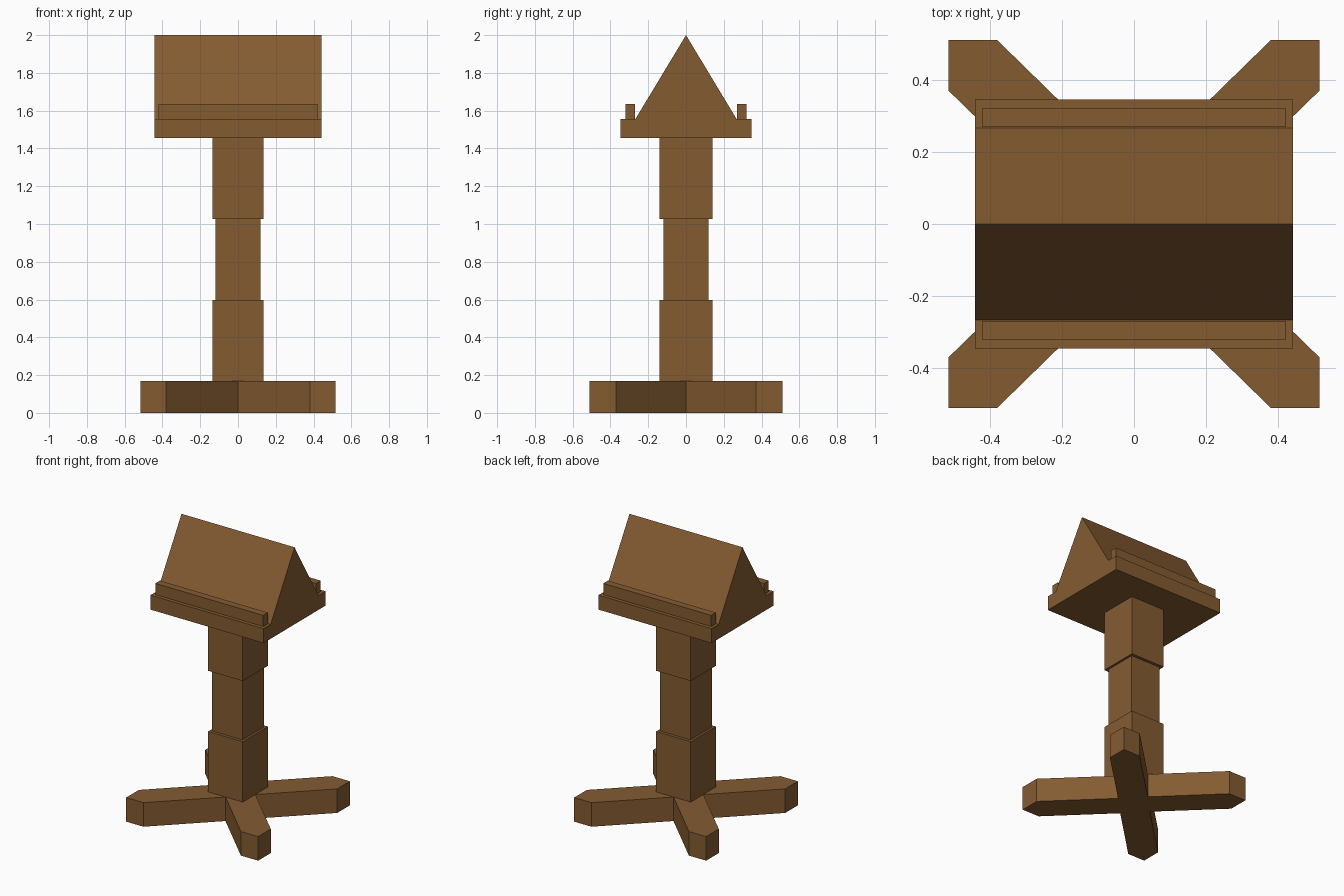
import bpy, bmesh
from mathutils import Vector

if "Cube" in bpy.data.objects:
    bpy.data.objects.remove(bpy.data.objects["Cube"])

wood = bpy.data.materials.new("brown_wood")
wood.diffuse_color = (0.23, 0.105, 0.031, 1)
wood.use_nodes = True
wood.node_tree.nodes["Principled BSDF"].inputs["Base Color"].default_value = wood.diffuse_color


def prism(name, outline, direction):
    """Extrude a closed outline of 3D points along a direction."""
    bm = bmesh.new()
    face = bm.faces.new([bm.verts.new(p) for p in outline])
    ext = bmesh.ops.extrude_face_region(bm, geom=[face], use_keep_orig=True)
    verts = [g for g in ext["geom"] if isinstance(g, bmesh.types.BMVert)]
    bmesh.ops.translate(bm, verts=verts, vec=Vector(direction))
    bmesh.ops.recalc_face_normals(bm, faces=bm.faces)
    mesh = bpy.data.meshes.new(name)
    bm.to_mesh(mesh)
    bm.free()
    mesh.materials.append(wood)
    obj = bpy.data.objects.new(name, mesh)
    bpy.context.collection.objects.link(obj)
    return obj


def box(name, hx, y0, y1, z0, z1):
    return prism(name, [(-hx, y0, z0), (hx, y0, z0), (hx, y1, z0), (-hx, y1, z0)],
                 (0, 0, z1 - z0))


# Diagonal cross-shaped foot: one quadrant of the outline, mirrored around
quad = [(0.135, 0), (0.516, 0.371), (0.516, 0.512), (0.381, 0.512), (0, 0.14)]
outline = []
for sx, sy in ((1, 1), (-1, 1), (-1, -1), (1, -1)):
    pts = quad if sx * sy > 0 else quad[::-1]
    outline += [(sx * x, sy * y, 0) for x, y in pts[:-1]]
prism("cross_foot", outline, (0, 0, 0.17))

# Stepped post
box("post_lower", 0.135, -0.14, 0.14, 0.17, 0.597)
box("post_middle", 0.119, -0.119, 0.119, 0.597, 1.026)
box("post_upper", 0.135, -0.14, 0.14, 1.026, 1.455)

# Top board, book ledges and double-sloped reading desk
box("top_board", 0.442, -0.346, 0.346, 1.455, 1.557)
box("front_ledge", 0.422, -0.321, -0.269, 1.557, 1.636)
box("back_ledge", 0.422, 0.269, 0.321, 1.557, 1.636)
prism("sloped_desk", [(-0.442, -0.267, 1.557), (-0.442, 0.267, 1.557), (-0.442, 0, 2.0)],
      (0.884, 0, 0))
